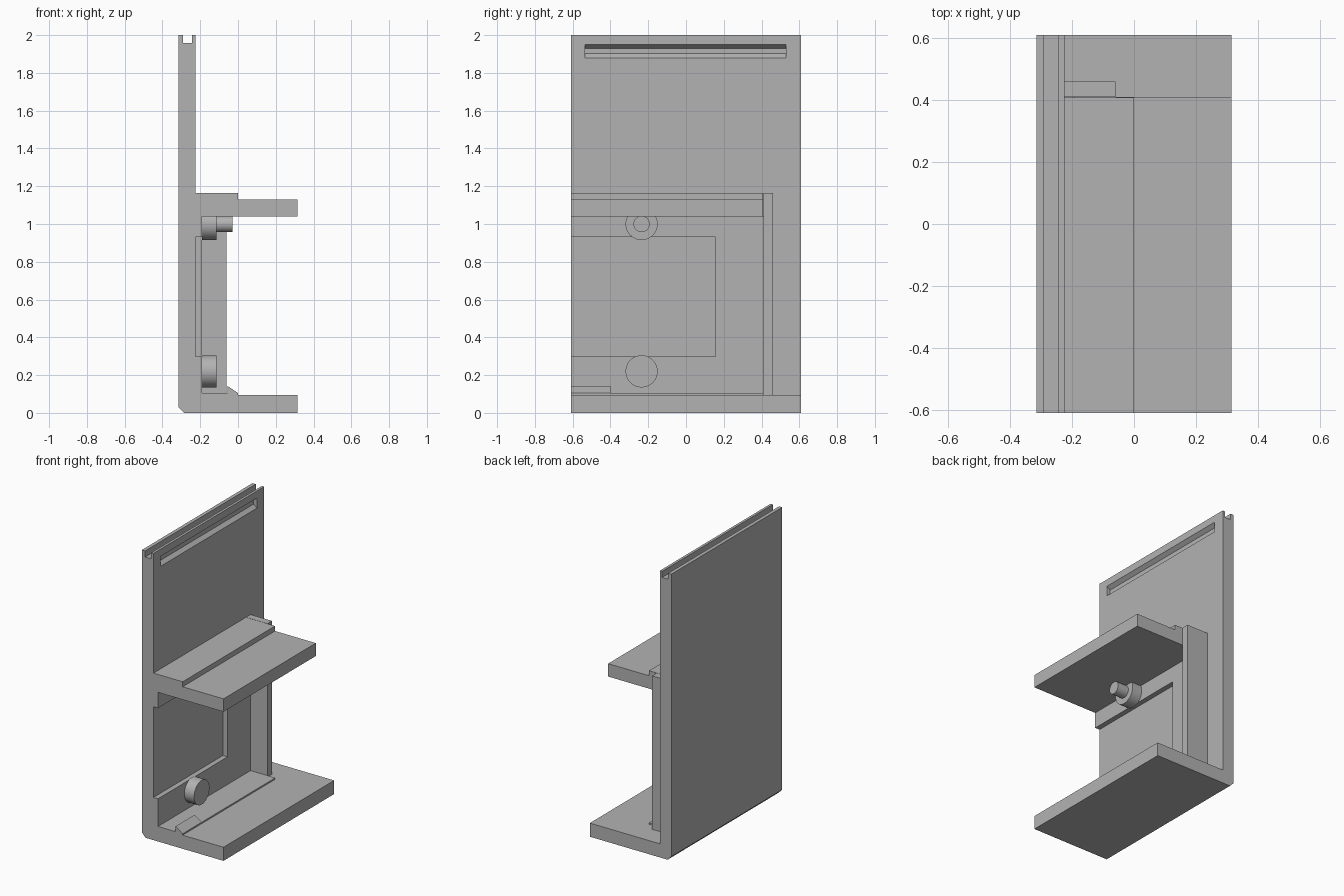
import bpy, bmesh, math
from mathutils import Vector

if "Cube" in bpy.data.objects:
    bpy.data.objects.remove(bpy.data.objects["Cube"])

grey = bpy.data.materials.new("plain grey")
grey.diffuse_color = (0.45, 0.45, 0.45, 1)
grey.use_nodes = True
grey.node_tree.nodes["Principled BSDF"].inputs["Base Color"].default_value = grey.diffuse_color

FRONT, BACK = -0.61, 0.61


def prism(name, pts, axis, a, b):
    """Extrude a profile along y (points are x,z) or along x (points are y,z)."""
    def place(p, t):
        return (p[0], t, p[1]) if axis == "y" else (t, p[0], p[1])
    bm = bmesh.new()
    lo = [bm.verts.new(place(p, a)) for p in pts]
    hi = [bm.verts.new(place(p, b)) for p in pts]
    bm.faces.new(lo)
    bm.faces.new(hi)
    n = len(pts)
    for i in range(n):
        j = (i + 1) % n
        bm.faces.new((lo[i], lo[j], hi[j], hi[i]))
    bmesh.ops.recalc_face_normals(bm, faces=bm.faces)
    mesh = bpy.data.meshes.new(name)
    bm.to_mesh(mesh)
    bm.free()
    ob = bpy.data.objects.new(name, mesh)
    bpy.context.collection.objects.link(ob)
    mesh.materials.append(grey)
    return ob


def peg(name, z, radius, x0, x1):
    bpy.ops.mesh.primitive_cylinder_add(
        vertices=48, radius=radius, depth=x1 - x0,
        location=((x0 + x1) / 2, -0.235, z), rotation=(0, math.pi / 2, 0))
    ob = bpy.context.object
    ob.name = name
    ob.data.materials.append(grey)
    bpy.ops.object.shade_smooth_by_angle(angle=math.radians(35))


# Upright panel and base in one L profile, with top groove and bottom chamfer
panel = prism("panel_and_base", [
    (-0.315, 0.03), (-0.285, 0), (0.315, 0), (0.315, 0.095), (-0.225, 0.095),
    (-0.225, 2), (-0.243, 2), (-0.243, 1.957), (-0.29, 1.957), (-0.29, 2),
    (-0.315, 2)], "y", FRONT, BACK)

# Long tapered slot near the top of the panel
cutter = prism("slot_cutter", [
    (-0.215, 1.958), (-0.25, 1.93), (-0.25, 1.902), (-0.225, 1.88),
    (-0.215, 1.88)], "y", -0.535, 0.53)
cutter.hide_render = True
cutter.hide_viewport = True
cut = panel.modifiers.new("slot", "BOOLEAN")
cut.operation = "DIFFERENCE"
cut.solver = "EXACT"
cut.object = cutter

# Wall lining with a recess open to the front
prism("wall_lining", [
    (FRONT, 0.095), (0.41, 0.095), (0.41, 1.04), (FRONT, 1.04), (FRONT, 0.93),
    (0.155, 0.93), (0.155, 0.298), (FRONT, 0.298)], "x", -0.225, -0.19)

# Side wall near the back
prism("side_wall", [(0.41, 0.095), (0.46, 0.095), (0.46, 1.165), (0.41, 1.165)],
      "x", -0.225, -0.06)

# Stepped shelf
prism("shelf", [(-0.225, 1.04), (0.315, 1.04), (0.315, 1.13), (0, 1.13),
                (0, 1.165), (-0.225, 1.165)], "y", FRONT, 0.408)

# Raised floor strip and the small wedge stop on it
prism("floor_strip", [(-0.19, 0.095), (0, 0.095), (0, 0.105), (-0.19, 0.105)],
      "y", FRONT, 0.41)
prism("wedge_stop", [(-0.055, 0.105), (0, 0.105), (-0.055, 0.142)],
      "y", FRONT, -0.40)

# Round pegs on the lining
peg("upper_peg", 1.0, 0.085, -0.19, -0.115)
peg("upper_peg_tip", 1.0, 0.043, -0.115, -0.03)
peg("lower_peg", 0.22, 0.085, -0.19, -0.115)
